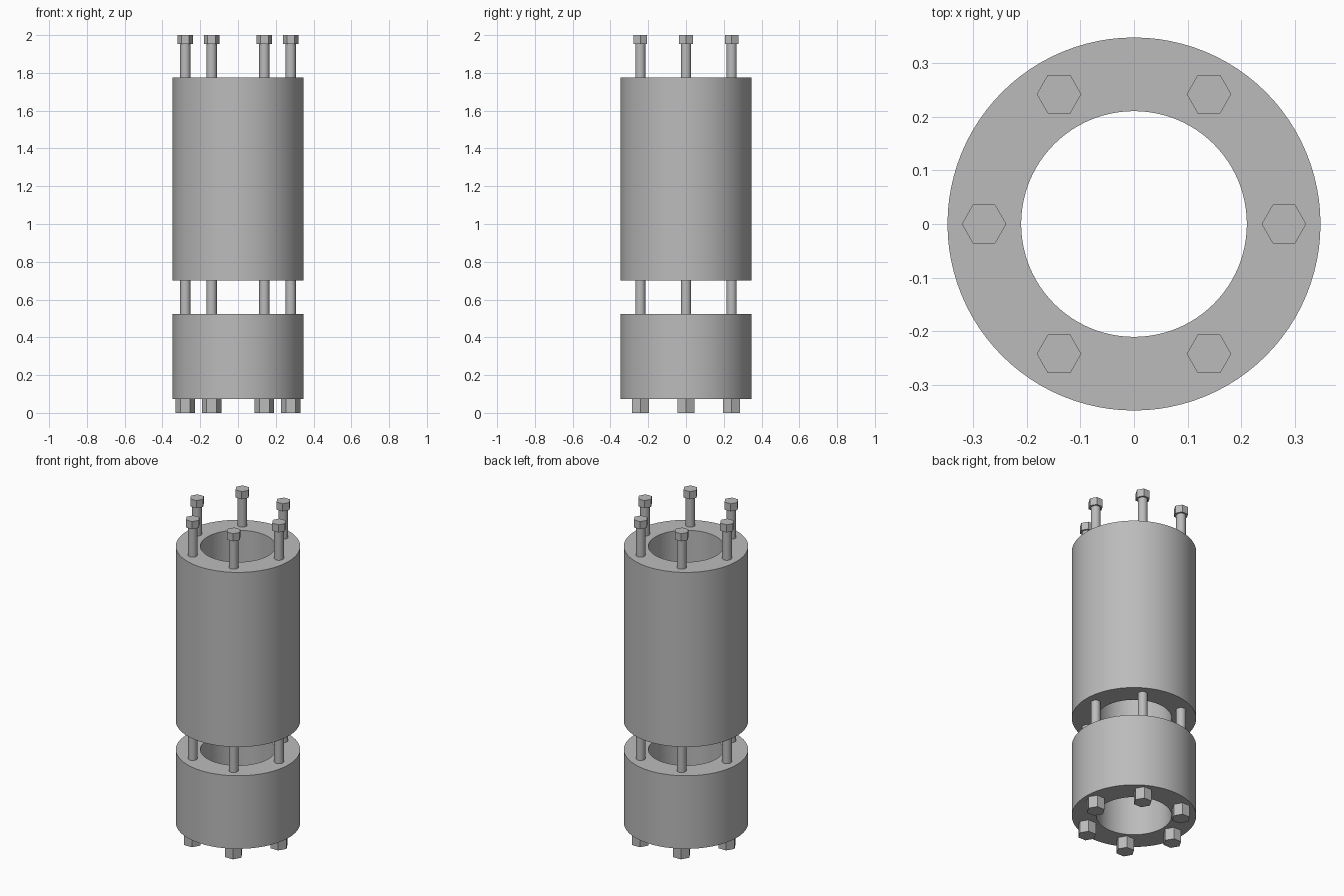
import bpy, bmesh, math

cube = bpy.data.objects.get("Cube")
if cube:
    bpy.data.objects.remove(cube, do_unlink=True)

steel = bpy.data.materials.new("grey_steel")
steel.use_nodes = True
grey = (0.5, 0.5, 0.5, 1)
steel.diffuse_color = grey
steel.node_tree.nodes["Principled BSDF"].inputs["Base Color"].default_value = grey


def finish(obj, smooth):
    obj.data.materials.append(steel)
    if smooth:
        bpy.ops.object.select_all(action='DESELECT')
        obj.select_set(True)
        bpy.context.view_layer.objects.active = obj
        bpy.ops.object.shade_smooth_by_angle(angle=math.radians(30))


def prism(name, x, y, radius, z0, z1, sides):
    bpy.ops.mesh.primitive_cylinder_add(vertices=sides, radius=radius, depth=z1 - z0,
                                        location=(x, y, (z0 + z1) / 2))
    obj = bpy.context.object
    obj.name = name
    if sides == 6:
        # corners point along x
        obj.rotation_euler.z = math.radians(30)
    finish(obj, sides > 6)


def tube(name, outer, inner, z0, z1, sides=96):
    # closed rectangular profile revolved around z
    bm = bmesh.new()
    loops = []
    for r, z in ((outer, z0), (outer, z1), (inner, z1), (inner, z0)):
        loops.append([bm.verts.new((r * math.cos(math.tau * i / sides),
                                    r * math.sin(math.tau * i / sides), z))
                      for i in range(sides)])
    for k in range(4):
        a, b = loops[k], loops[(k + 1) % 4]
        for i in range(sides):
            j = (i + 1) % sides
            bm.faces.new((a[i], a[j], b[j], b[i]))
    bmesh.ops.recalc_face_normals(bm, faces=bm.faces)
    mesh = bpy.data.meshes.new(name)
    bm.to_mesh(mesh)
    bm.free()
    obj = bpy.data.objects.new(name, mesh)
    bpy.context.collection.objects.link(obj)
    finish(obj, True)


# Two thick sleeves
tube("upper_sleeve", 0.347, 0.21, 0.70, 1.775)
tube("lower_sleeve", 0.347, 0.21, 0.073, 0.523)

# Ring of six long bolts with hex heads on top and larger nuts below
for n in range(6):
    angle = math.radians(60 * n)
    x, y = 0.279 * math.cos(angle), 0.279 * math.sin(angle)
    prism(f"bolt_shank_{n + 1}", x, y, 0.027, 0.04, 1.97, 32)
    prism(f"bolt_head_{n + 1}", x, y, 0.0415, 1.953, 2.0, 6)
    prism(f"nut_{n + 1}", x, y, 0.052, 0.0, 0.073, 6)
